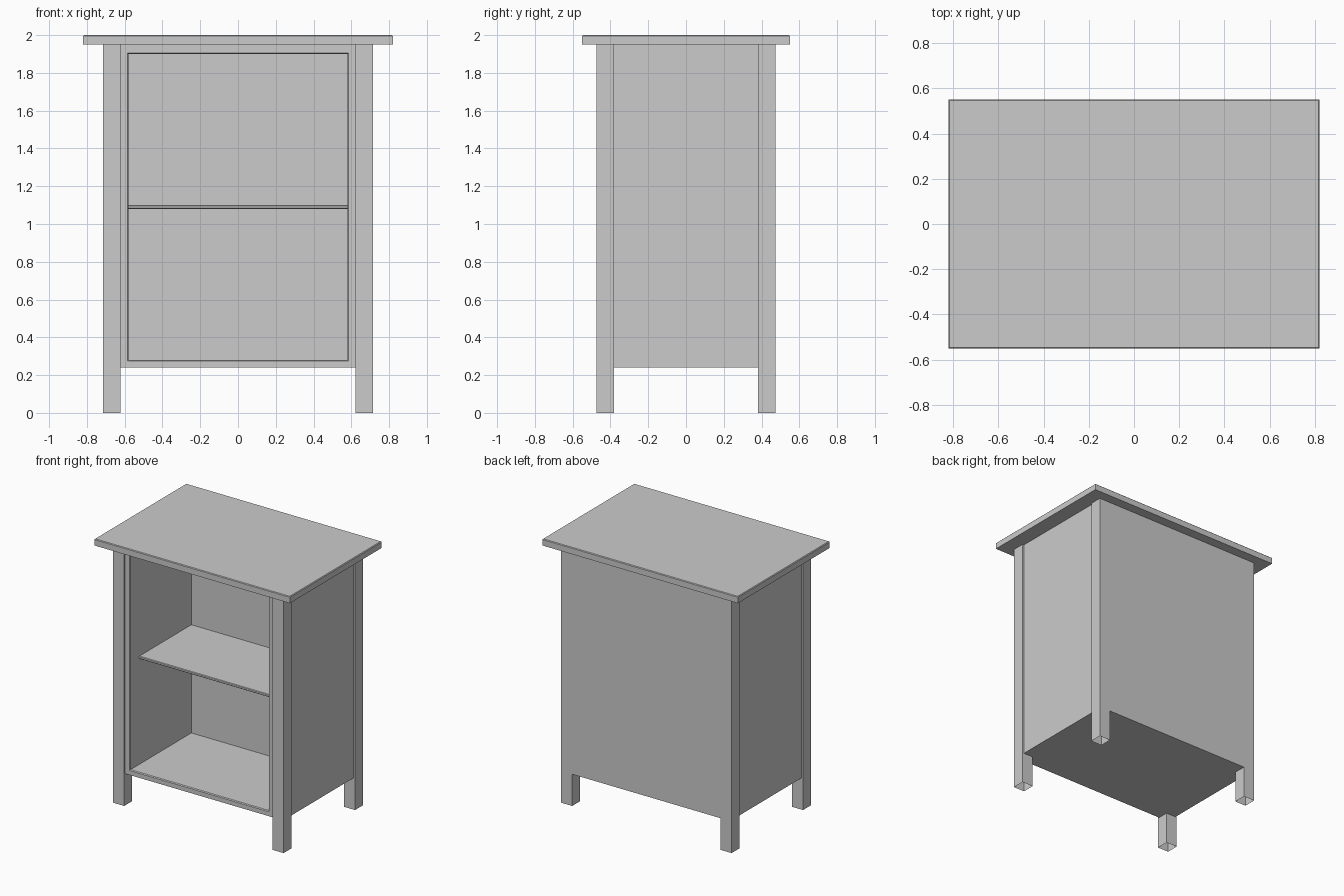
import bpy, bmesh
from mathutils import Vector

if "Cube" in bpy.data.objects:
    bpy.data.objects.remove(bpy.data.objects["Cube"])


def new_box(lo, hi):
    """bmesh box between two corners"""
    bm = bmesh.new()
    bmesh.ops.create_cube(bm, size=1)
    lo, hi = Vector(lo), Vector(hi)
    for v in bm.verts:
        v.co = Vector([l + (c + 0.5) * (h - l) for l, h, c in zip(lo, hi, v.co)])
    bm.normal_update()
    return bm


def finish(bm, name):
    mesh = bpy.data.meshes.new(name)
    bmesh.ops.recalc_face_normals(bm, faces=bm.faces)
    bm.to_mesh(mesh)
    bm.free()
    ob = bpy.data.objects.new(name, mesh)
    bpy.context.collection.objects.link(ob)
    return ob


def bevel(bm, edges, width):
    bmesh.ops.bevel(bm, geom=edges, offset=width, segments=1, affect='EDGES')


# Table top with lightly eased edges
top = new_box((-0.82, -0.55, 1.95), (0.82, 0.55, 2.0))
bevel(top, [e for e in top.edges if any(f.normal.z > 0.5 for f in e.link_faces)], 0.005)
finish(top, "table_top")

# Four legs, open underneath
for side_x, x_name in ((-1, "left"), (1, "right")):
    for side_y, y_name in ((-1, "front"), (1, "back")):
        xs = sorted((side_x * 0.622, side_x * 0.715))
        ys = sorted((side_y * 0.38, side_y * 0.475))
        leg = new_box((xs[0], ys[0], 0), (xs[1], ys[1], 1.95))
        bmesh.ops.delete(leg, geom=[f for f in leg.faces if f.normal.z < -0.5],
                         context='FACES_ONLY')
        mesh = bpy.data.meshes.new("leg")
        leg.to_mesh(mesh)
        leg.free()
        ob = bpy.data.objects.new(f"{y_name}_{x_name}_leg", mesh)
        bpy.context.collection.objects.link(ob)

# Cabinet body: front face inset to an opening, then pushed in as a cavity
body = new_box((-0.703, -0.463, 0.24), (0.703, 0.475, 1.95))
front = next(f for f in body.faces if f.normal.y < -0.5)
bmesh.ops.inset_region(body, faces=[front], thickness=0.05)
for v in front.verts:
    v.co.x = 0.58 if v.co.x > 0 else -0.58
    v.co.z = 1.90 if v.co.z > 1 else 0.28
rim = list(front.edges)
new = bmesh.ops.extrude_discrete_faces(body, faces=[front])["faces"][0]
for v in new.verts:
    v.co.y = 0.27
bmesh.ops.remove_doubles(body, verts=body.verts, dist=1e-5)
body.normal_update()
rim = [e for e in body.edges
       if all(abs(abs(v.co.x) - 0.58) < 1e-4 and v.co.y < -0.4 for v in e.verts)]
bevel(body, rim, 0.006)
finish(body, "cabinet_body")

# Single inner shelf with eased front edge
shelf = new_box((-0.58, -0.355, 1.08), (0.58, 0.27, 1.10))
bevel(shelf, [e for e in shelf.edges
              if all(v.co.y < -0.3 for v in e.verts)
              and abs(e.verts[0].co.x - e.verts[1].co.x) > 0.5], 0.004)
finish(shelf, "shelf")
